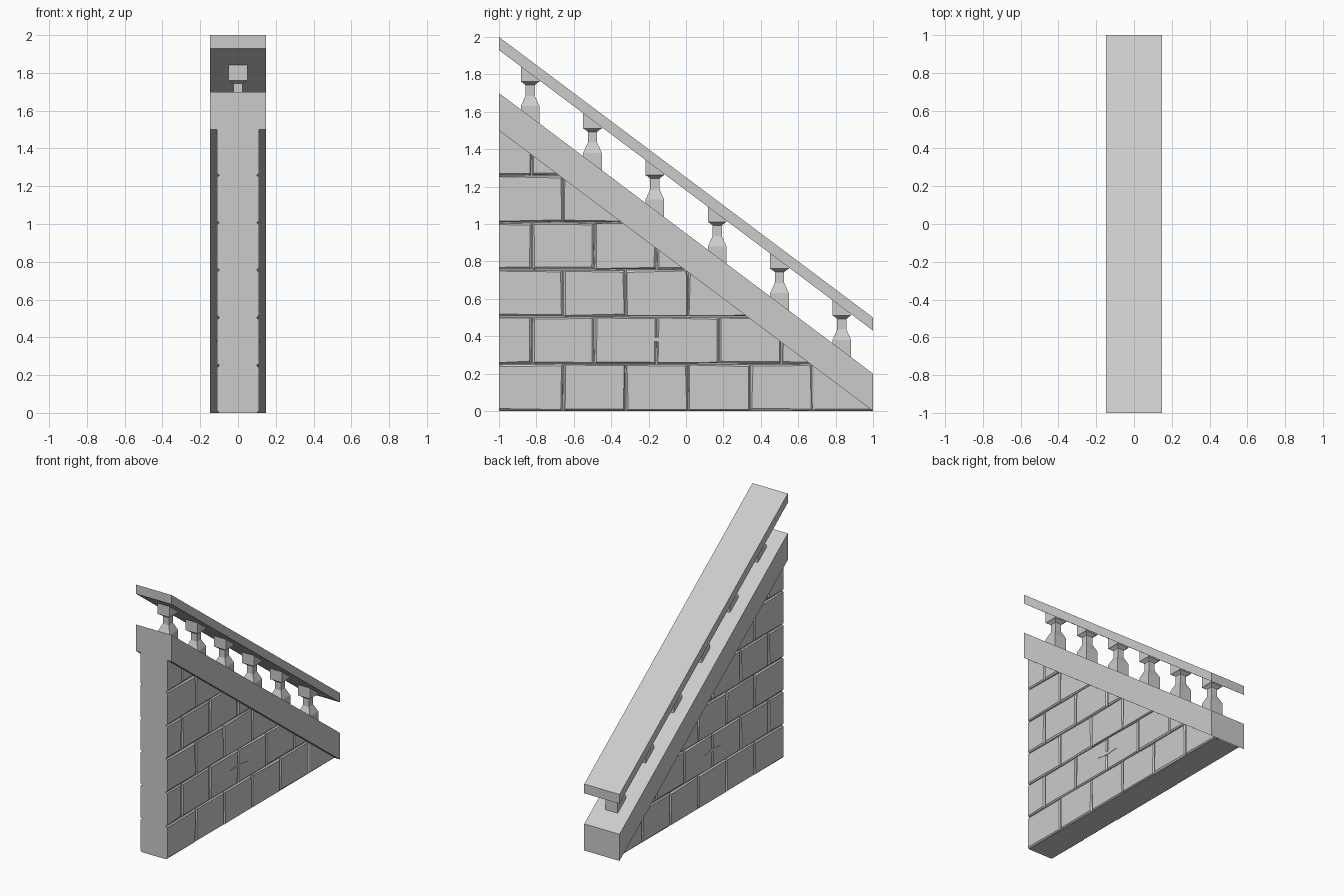
import bpy, bmesh, random
from mathutils import Vector

random.seed(4)
SLOPE = -0.75
HALF = 0.147      # half width of rail and stringer
CORE = 0.10       # half width of mortar core
FACE = 0.112      # outer face of the bricks
BRICK = 1 / 3
COURSE = 0.252

if "Cube" in bpy.data.objects:
    bpy.data.objects.remove(bpy.data.objects["Cube"])

stone = bpy.data.materials.new("grey stone")
stone.use_nodes = True
colour = (0.6, 0.6, 0.6, 1)
stone.diffuse_color = colour
stone.node_tree.nodes["Principled BSDF"].inputs["Base Color"].default_value = colour


def finish(bm, name):
    bmesh.ops.recalc_face_normals(bm, faces=bm.faces)
    mesh = bpy.data.meshes.new(name)
    bm.to_mesh(mesh)
    bm.free()
    mesh.materials.append(stone)
    ob = bpy.data.objects.new(name, mesh)
    bpy.context.collection.objects.link(ob)
    return ob


def loft(bm, rings):
    """Skin a stack of equal rings and cap both ends."""
    loops = [[bm.verts.new(p) for p in ring] for ring in rings]
    for a, b in zip(loops, loops[1:]):
        for i in range(len(a)):
            j = (i + 1) % len(a)
            bm.faces.new((a[i], a[j], b[j], b[i]))
    bm.faces.new(loops[0][::-1])
    bm.faces.new(loops[-1])


def slab(name, half, profile):
    """Extrude a side profile of (y, z) points across the width."""
    bm = bmesh.new()
    loft(bm, [[(x, y, z) for y, z in profile] for x in (-half, half)])
    return finish(bm, name)


# Sloping rail, stringer and the mortar core below them
slab("handrail", HALF, [(-1, 1.93), (1, 0.43), (1, 0.5), (-1, 2)])
slab("stringer", HALF, [(-1, 1.5), (1, 0), (1, 0.2), (-1, 1.7)])
slab("wall_core", CORE, [(-1, 0), (0.99, 0), (0.99, 0.05), (-1, 1.54)])


# Worn bricks in running bond, cut along the slope
def brick_ring(x, y0, y1, z0, z1, low, high):
    def gap():
        return random.uniform(low, high)
    end = 0.0 if y0 <= -1 else 1.0
    return [(x, y0 + gap() * end, z0 + gap()), (x, y1 - gap(), z0 + gap()),
            (x, y1 - gap(), z1 - gap()), (x, y0 + gap() * end, z1 - gap())]


bm = bmesh.new()
for row in range(6):
    z0 = row * COURSE
    start = -1 if row % 2 == 0 else -1 - BRICK / 2
    for col in range(7):
        y0 = max(-1, start + col * BRICK + 0.01 * (col > 0))
        y1 = min(1, start + (col + 1) * BRICK + 0.01)
        if y1 - y0 < 0.05 or z0 > 1.5 + SLOPE * (y0 + 1):
            continue
        cell = (y0, y1, z0, z0 + COURSE)
        loft(bm, [brick_ring(CORE - 0.02, *cell, 0, 0.003),
                  brick_ring(CORE + 0.004, *cell, 0.001, 0.005),
                  brick_ring(FACE, *cell, 0.006, 0.015)])
cut = bmesh.ops.bisect_plane(
    bm, geom=bm.verts[:] + bm.edges[:] + bm.faces[:], dist=1e-5,
    plane_co=Vector((0, -1, 1.54)), plane_no=Vector((0, -SLOPE, 1)), clear_outer=True)
rim = [e for e in cut["geom_cut"] if isinstance(e, bmesh.types.BMEdge)]
bmesh.ops.holes_fill(bm, edges=rim)
bricks = finish(bm, "bricks")

# Thin chip across one joint
bm = bmesh.new()
chip = [(-0.25, 0.385), (-0.155, 0.37), (-0.05, 0.378), (-0.155, 0.395)]
loft(bm, [[(x, y, z) for y, z in chip] for x in (CORE, FACE + 0.003)])
chip_ob = finish(bm, "stone_chip")

for ob in (bricks, chip_ob):
    ob.modifiers.new("mirror", "MIRROR")

# Square balusters with ends cut to the slope
# (height above stringer, half width, end sheared to the slope)
steps = [(-0.02, 0.05, True), (0.055, 0.05, False), (0.11, 0.025, False),
         (0.168, 0.025, False), (0.18, 0.04, False), (0.186, 0.05, False),
         (0.25, 0.05, True)]
corners = [(-1, -1), (1, -1), (1, 1), (-1, 1)]
for i in range(6):
    y = -1 + BRICK * (i + 0.5)
    base = 1.7 + SLOPE * (y + 1)
    bm = bmesh.new()
    loft(bm, [[(r * cx, y + r * cy, base + h + (SLOPE * r * cy if shear else 0))
               for cx, cy in corners] for h, r, shear in steps])
    finish(bm, f"baluster_{i + 1}")
